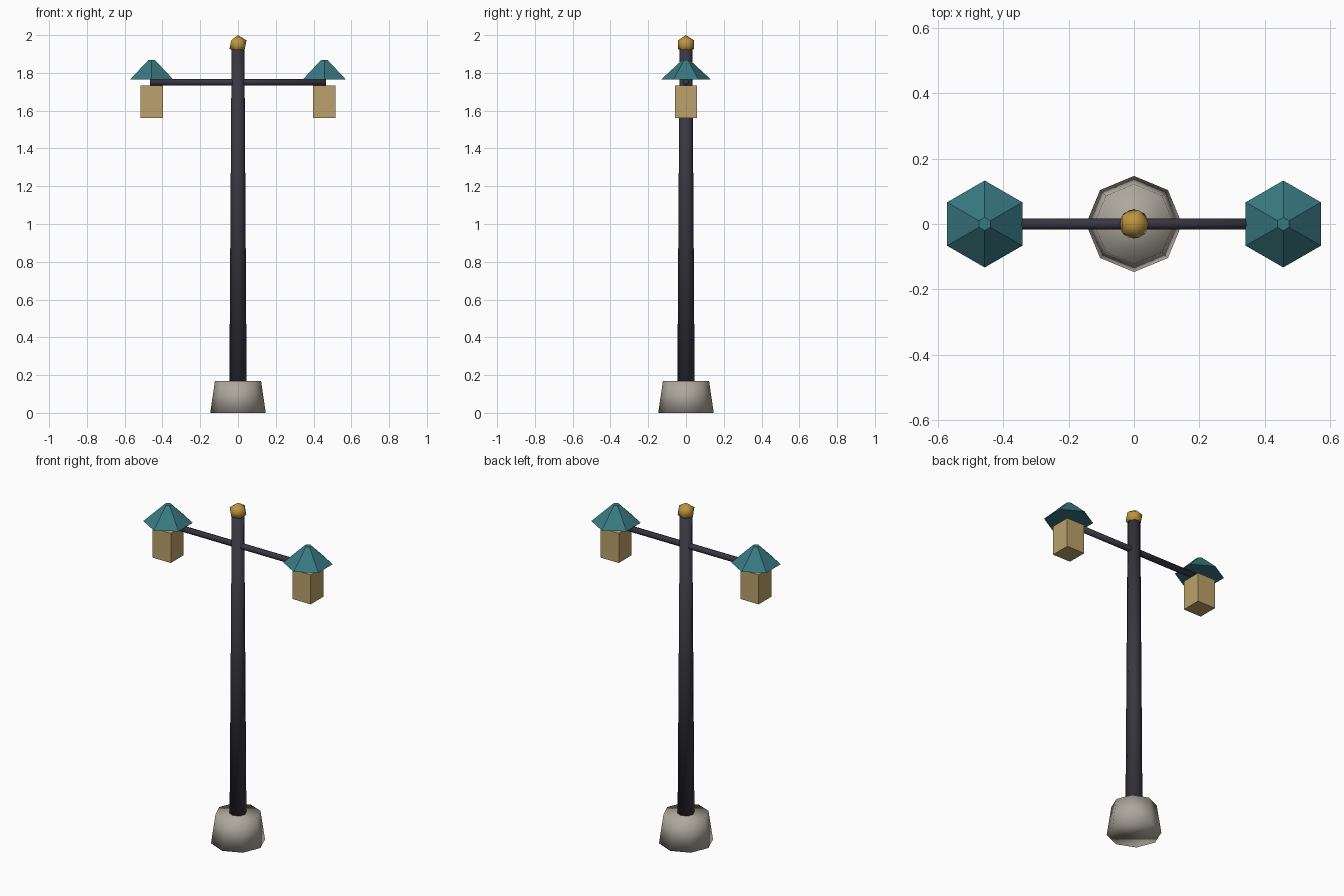
import bpy
from math import pi

if "Cube" in bpy.data.objects:
    bpy.data.objects.remove(bpy.data.objects["Cube"])


def material(name, rgb):
    mat = bpy.data.materials.new(name)
    mat.diffuse_color = (*rgb, 1)
    mat.use_nodes = True
    mat.node_tree.nodes["Principled BSDF"].inputs["Base Color"].default_value = mat.diffuse_color
    return mat


IRON = material("dark_iron", (0.04, 0.037, 0.05))
STONE = material("stone", (0.42, 0.39, 0.34))
TEAL = material("teal_roof", (0.04, 0.19, 0.22))
GLASS = material("warm_glass", (0.5, 0.36, 0.15))
GOLD = material("gold", (0.5, 0.3, 0.05))


def finish(name, mat, smooth=False):
    ob = bpy.context.object
    ob.name = name
    ob.data.materials.append(mat)
    # turn and scale are baked into the mesh
    bpy.ops.object.transform_apply(location=False, rotation=True, scale=True)
    if smooth:
        bpy.ops.object.shade_smooth()
    return ob


def tapered(name, mat, sides, r1, r2, z1, z2, x=0, smooth=False):
    bpy.ops.mesh.primitive_cone_add(vertices=sides, radius1=r1, radius2=r2,
                                    depth=z2 - z1, location=(x, 0, (z1 + z2) / 2))
    return finish(name, mat, smooth)


# Stone foot and tapering post
tapered("base", STONE, 8, 0.147, 0.122, 0, 0.17, smooth=True)
tapered("post", IRON, 8, 0.046, 0.034, 0.12, 1.93, smooth=True)

# Cross arm
bpy.ops.mesh.primitive_cylinder_add(vertices=8, radius=0.0175, depth=0.93,
                                    location=(0, 0, 1.75), rotation=(0, pi / 2, 0))
finish("cross_arm", IRON, True)

# Ball on top of the post
bpy.ops.mesh.primitive_ico_sphere_add(subdivisions=1, radius=0.05, location=(0, 0, 1.95))
finish("finial", GOLD, True)

# Lantern and roof at each end of the arm
for side, x in (("left", -0.457), ("right", 0.457)):
    bpy.ops.mesh.primitive_cube_add(size=1, location=(x, 0, 1.647))
    bpy.context.object.scale = (0.118, 0.118, 0.174)
    finish(side + "_lantern", GLASS)
    tapered(side + "_roof", TEAL, 6, 0.133, 0.02, 1.764, 1.868, x)
